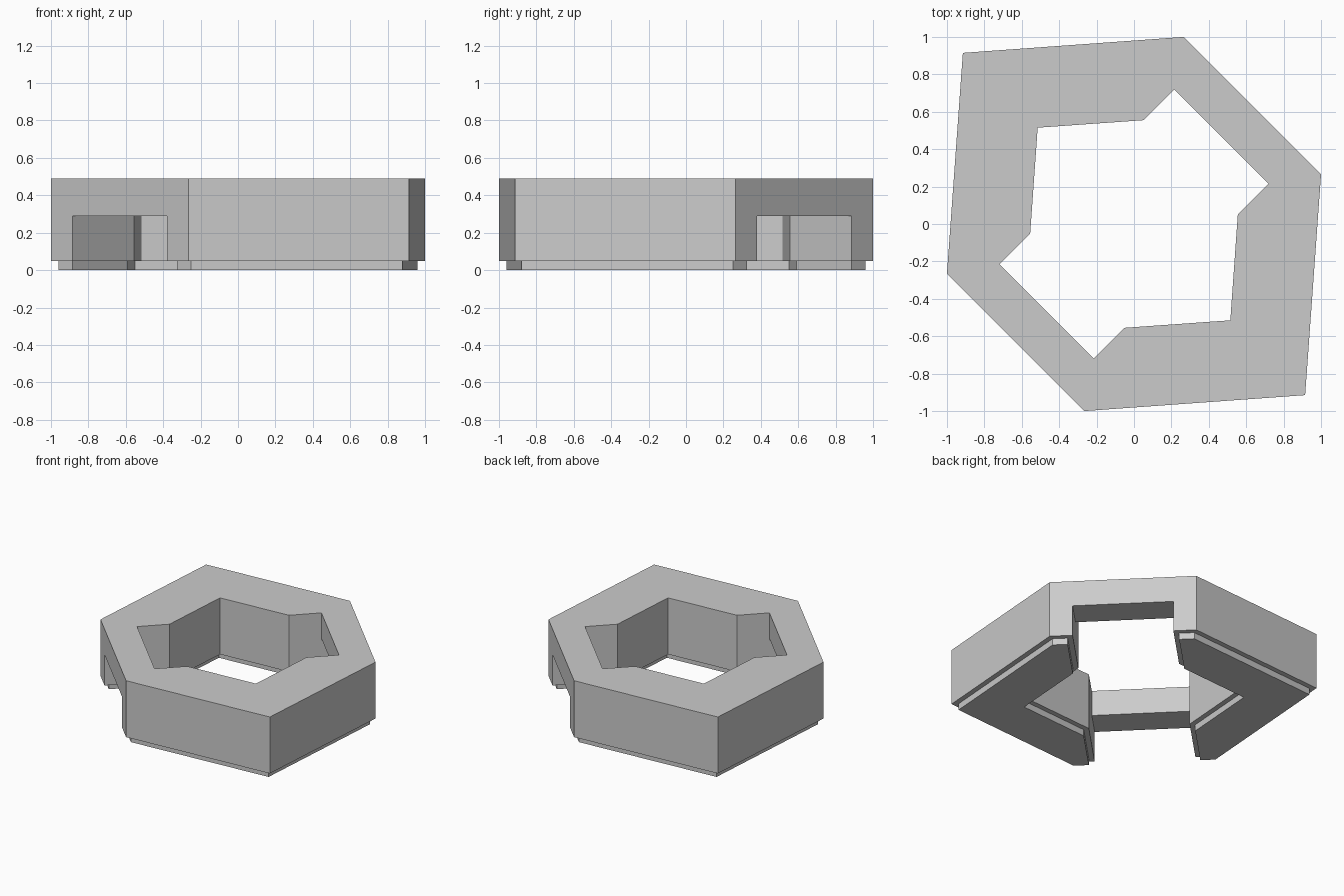
import bpy
import bmesh

STEP_Z, SLOT_Z, TOP_Z = 0.05, 0.29, 0.49
FOOT_INSET = 0.038

cube = bpy.data.objects.get("Cube")
if cube:
    bpy.data.objects.remove(cube, do_unlink=True)

grey = bpy.data.materials.new("plain grey")
grey.use_nodes = True
colour = (0.6, 0.6, 0.6, 1.0)
grey.diffuse_color = colour
grey.node_tree.nodes["Principled BSDF"].inputs["Base Color"].default_value = colour


def mirrored(points):
    """Reflect across the diagonal y = -x, reversing the winding."""
    return [(-y, -x) for x, y in reversed(points)]


def turned(points):
    return [(-x, -y) for x, y in points]


# Plan of one leg: half its outline, completed across the diagonal
half = [(-0.515 + 1.03, -0.515), (-0.05, -0.555), (-0.215, -0.72),
        (-0.38, -0.885), (-0.265, -1.0), (0.915, -0.915)]
inner_to_outer = half[1:5]
leg = [half[0]] + inner_to_outer + [half[5]] + mirrored(inner_to_outer)
notch, slot = half[2], half[3]
bridge = [slot, notch, notch[::-1], slot[::-1]]

bm = bmesh.new()


def plan_face(points):
    return bm.faces.new([bm.verts.new((x, y, SLOT_Z)) for x, y in points])


def drop(faces, depth):
    """Extrude separate faces straight down."""
    new = bmesh.ops.extrude_discrete_faces(bm, faces=faces)["faces"]
    for v in {v for f in new for v in f.verts}:
        v.co.z -= depth
    return new


# Hexagonal ring: two legs joined by two bridges, raised to the top
legs = [plan_face(leg), plan_face(turned(leg))]
bridges = [plan_face(bridge), plan_face(turned(bridge))]
bmesh.ops.remove_doubles(bm, verts=bm.verts[:], dist=0.001)
bm.normal_update()
for f in bm.faces:
    if f.normal.z > 0:
        f.normal_flip()
raised = bmesh.ops.extrude_face_region(bm, geom=legs + bridges, use_keep_orig=True)
for v in [g for g in raised["geom"] if isinstance(g, bmesh.types.BMVert)]:
    v.co.z = TOP_Z

# Legs go down beside the slots and end in narrower feet
bm.normal_update()
legs = drop([f for f in legs if f.is_valid], SLOT_Z - STEP_Z)
bm.normal_update()
bmesh.ops.inset_individual(bm, faces=legs, thickness=FOOT_INSET, use_even_offset=True)
drop(legs, STEP_Z)

bmesh.ops.recalc_face_normals(bm, faces=bm.faces[:])
bmesh.ops.dissolve_limit(bm, angle_limit=0.01, verts=bm.verts[:], edges=bm.edges[:])

mesh = bpy.data.meshes.new("slotted_hex_ring")
bm.to_mesh(mesh)
bm.free()
mesh.materials.append(grey)
ring = bpy.data.objects.new("slotted_hex_ring", mesh)
bpy.context.collection.objects.link(ring)
